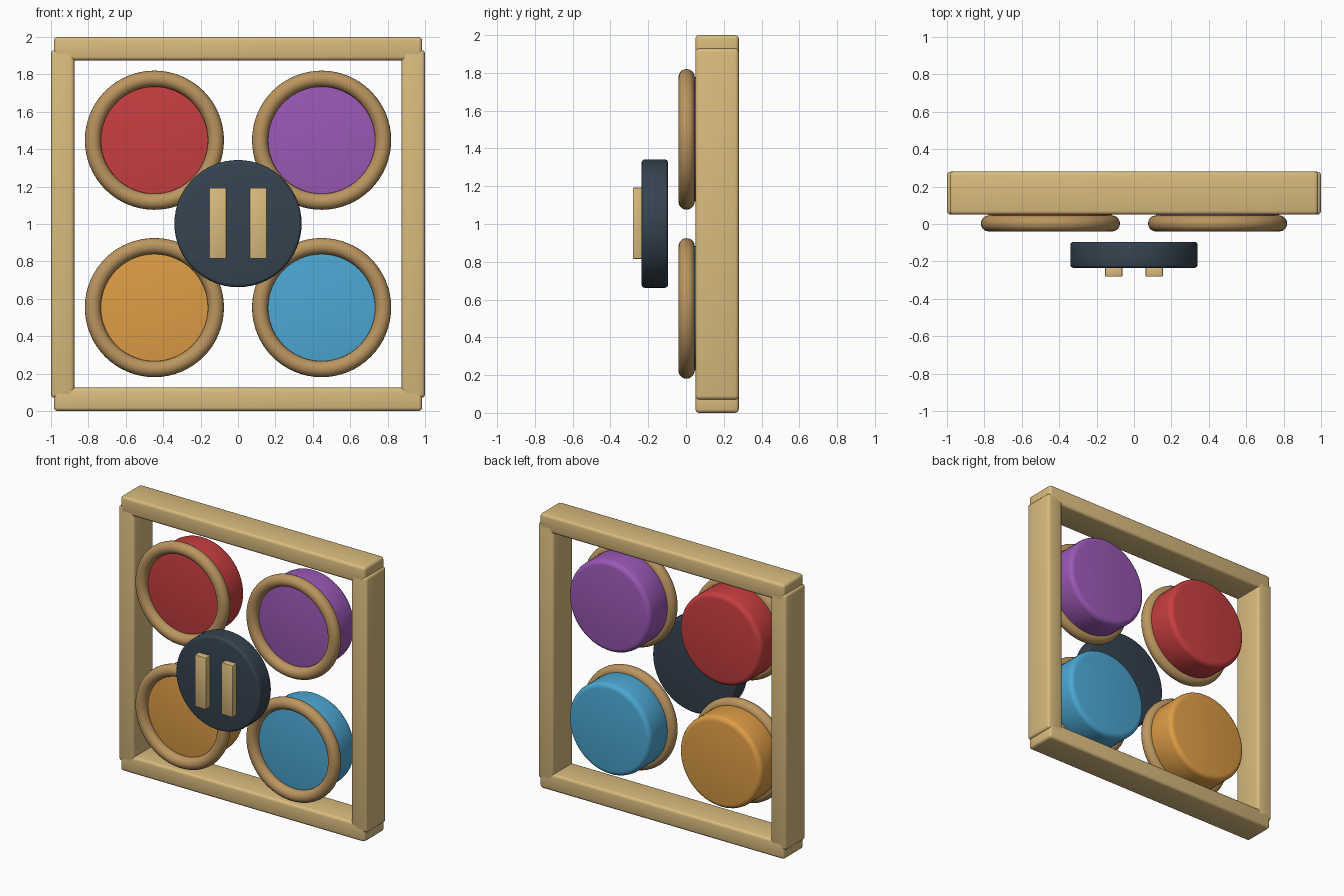
import bpy, bmesh, math
from mathutils import Matrix, Vector

if "Cube" in bpy.data.objects:
    bpy.data.objects.remove(bpy.data.objects["Cube"])


def material(name, rgb):
    """Flat colour given as 0-255 display values, stored as linear."""
    m = bpy.data.materials.new(name)
    lin = [((c / 255 + 0.055) / 1.055) ** 2.4 for c in rgb]
    m.diffuse_color = (*lin, 1)
    m.use_nodes = True
    m.node_tree.nodes["Principled BSDF"].inputs["Base Color"].default_value = m.diffuse_color
    return m


light_wood = material("light wood", (217, 187, 126))
dark_wood = material("dark wood", (187, 149, 95))
slate = material("slate", (53, 67, 80))
red = material("red", (200, 62, 64))
purple = material("purple", (155, 89, 182))
orange = material("orange", (222, 157, 70))
blue = material("blue", (76, 168, 212))


def finish(obj, mat):
    obj.data.materials.append(mat)
    bpy.ops.object.select_all(action='DESELECT')
    obj.select_set(True)
    bpy.context.view_layer.objects.active = obj
    bpy.ops.object.shade_smooth_by_angle(angle=math.radians(40))
    return obj


def from_bmesh(name, bm, mat):
    bmesh.ops.recalc_face_normals(bm, faces=bm.faces)
    mesh = bpy.data.meshes.new(name)
    bm.to_mesh(mesh)
    bm.free()
    obj = bpy.data.objects.new(name, mesh)
    bpy.context.collection.objects.link(obj)
    return finish(obj, mat)


def box(name, lo, hi, bevel, mat, segments=3):
    """Box between two corners with rounded edges."""
    lo, hi = Vector(lo), Vector(hi)
    bm = bmesh.new()
    bmesh.ops.create_cube(bm, size=1)
    bmesh.ops.scale(bm, vec=hi - lo, verts=bm.verts)
    bmesh.ops.translate(bm, vec=(lo + hi) / 2, verts=bm.verts)
    bmesh.ops.bevel(bm, geom=bm.edges[:], offset=bevel, segments=segments,
                    profile=0.5, affect='EDGES')
    return from_bmesh(name, bm, mat)


def disc(name, x, z, y0, y1, radius, bevel, mat):
    """Thick disc along y with rounded rims."""
    bm = bmesh.new()
    bmesh.ops.create_cone(bm, cap_ends=True, segments=64, radius1=radius,
                          radius2=radius, depth=y1 - y0)
    rims = [e for e in bm.edges
            if abs(e.verts[0].co.z - e.verts[1].co.z) < 1e-5]
    bmesh.ops.bevel(bm, geom=rims, offset=bevel, segments=4, profile=0.5,
                    affect='EDGES')
    bm.transform(Matrix.Translation((x, (y0 + y1) / 2, z))
                 @ Matrix.Rotation(math.pi / 2, 4, 'X'))
    return from_bmesh(name, bm, mat)


# Square frame: two uprights and two rails
for side, s in (("left", -1), ("right", 1)):
    box(side + "_upright", (s * 0.9375 - 0.0625, 0.05, 0.07),
        (s * 0.9375 + 0.0625, 0.28, 1.93), 0.02, light_wood)
for level, z in (("bottom", 0.0), ("top", 1.875)):
    box(level + "_rail", (-0.985, 0.05, z), (0.985, 0.28, z + 0.125),
        0.02, light_wood)

# Four coloured buttons, each with a wooden ring
for name, x, z, mat in (("upper_left", -0.447, 1.448, red),
                        ("upper_right", 0.447, 1.448, purple),
                        ("lower_left", -0.447, 0.553, orange),
                        ("lower_right", 0.447, 0.553, blue)):
    disc(name + "_button", x, z, 0.015, 0.25, 0.33, 0.035, mat)
    bpy.ops.mesh.primitive_torus_add(
        major_radius=0.329, minor_radius=0.043, major_segments=64,
        minor_segments=20, location=(x, 0.003, z),
        rotation=(math.pi / 2, 0, 0))
    ring = bpy.context.object
    ring.name = name + "_ring"
    finish(ring, dark_wood)

# Central knob with two raised bars
disc("central_knob", 0, 1.002, -0.235, -0.095, 0.34, 0.018, slate)
for side, s in (("left", -1), ("right", 1)):
    box(side + "_bar", (s * 0.108 - 0.046, -0.281, 0.815),
        (s * 0.108 + 0.046, -0.225, 1.193), 0.005, light_wood, 2)
